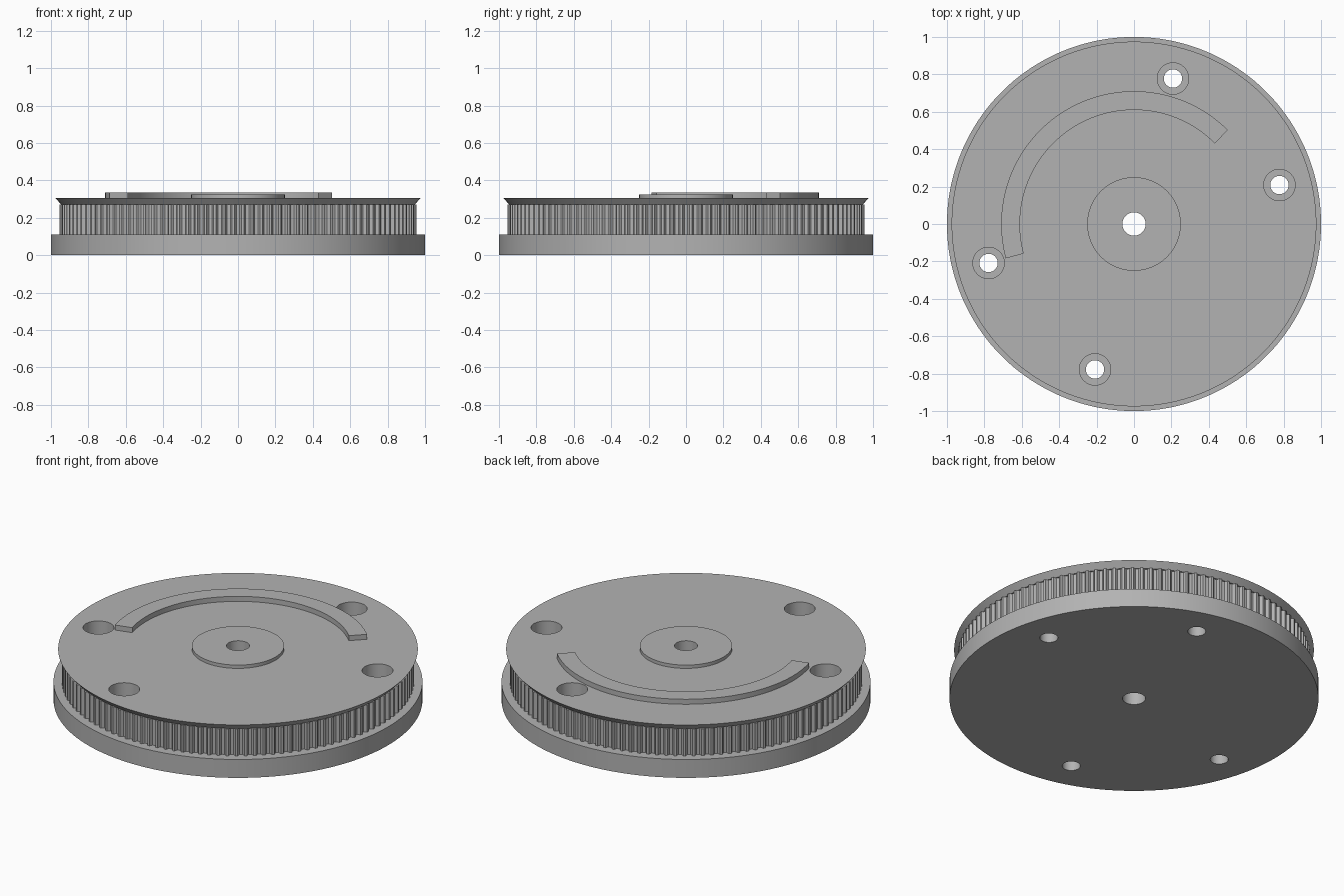
import bpy
import bmesh
from math import cos, sin, pi, radians

cube = bpy.data.objects.get("Cube")
if cube:
    bpy.data.objects.remove(cube, do_unlink=True)

GREY = (0.45, 0.45, 0.45, 1)
mat = bpy.data.materials.new("plain grey")
mat.use_nodes = True
mat.diffuse_color = GREY
mat.node_tree.nodes["Principled BSDF"].inputs["Base Color"].default_value = GREY


def polar(r, a):
    return (r * cos(a), r * sin(a))


def ring(r, n=180):
    return [polar(r, 2 * pi * i / n) for i in range(n)]


def loft(name, lower, upper, z0, z1):
    """Solid between two outlines with equal point counts."""
    bm = bmesh.new()
    a = [bm.verts.new((x, y, z0)) for x, y in lower]
    b = [bm.verts.new((x, y, z1)) for x, y in upper]
    n = len(a)
    for i in range(n):
        j = (i + 1) % n
        bm.faces.new((a[i], a[j], b[j], b[i]))
    bm.faces.new(a[::-1])
    bm.faces.new(b)
    bmesh.ops.recalc_face_normals(bm, faces=bm.faces)
    mesh = bpy.data.meshes.new(name)
    bm.to_mesh(mesh)
    bm.free()
    mesh.materials.append(mat)
    ob = bpy.data.objects.new(name, mesh)
    bpy.context.collection.objects.link(ob)
    return ob


def disc(name, r, z0, z1, x=0, y=0, top_r=None, n=180):
    def move(pts):
        return [(px + x, py + y) for px, py in pts]
    return loft(name, move(ring(r, n)), move(ring(top_r or r, n)), z0, z1)


def cut(ob, cutters):
    for c in cutters:
        m = ob.modifiers.new("hole", 'BOOLEAN')
        m.operation, m.solver, m.object = 'DIFFERENCE', 'EXACT', c
    bpy.context.view_layer.objects.active = ob
    for m in list(ob.modifiers):
        bpy.ops.object.modifier_apply(modifier=m.name)


# Base plate, flared top flange and centre boss
base = disc("base_plate", 1, 0, 0.11)
flange = disc("top_flange", 0.945, 0.27, 0.305, top_r=0.975)
boss = disc("centre_boss", 0.25, 0.305, 0.325)

# Toothed belt band: narrow ridges between rounded grooves
TEETH = 120
groove = [(-0.37, 0.955), (-0.29, 0.945), (-0.18, 0.938), (0, 0.936),
          (0.18, 0.938), (0.29, 0.945), (0.37, 0.955)]
outline = [polar(r, 2 * pi * (i + t) / TEETH) for i in range(TEETH) for t, r in groove]
band = loft("toothed_band", outline, outline, 0.11, 0.27)

# Raised curved rib
angles = [radians(45 + 150 * i / 72) for i in range(73)]
arc = [polar(0.71, a) for a in angles] + [polar(0.61, a) for a in reversed(angles)]
rib = loft("curved_rib", arc, arc, 0.305, 0.335)

# Centre bore and four counterbored screw holes
bore = disc("bore_cutter", 0.0625, -0.1, 0.5, n=48)
holes, sinks = [], []
for deg in (15, 75, 195, 255):
    x, y = polar(0.805, radians(deg))
    holes.append(disc("screw_cutter", 0.049, -0.1, 0.5, x, y, n=48))
    sinks.append(disc("counterbore_cutter", 0.084, 0.08, 0.5, x, y, n=48))
cut(base, [bore] + holes)
cut(band, [bore] + sinks)
cut(flange, [bore] + sinks)
cut(boss, [bore])
for c in [bore] + holes + sinks:
    bpy.data.objects.remove(c, do_unlink=True)

# Smooth round walls, sharp rims
bpy.ops.object.select_all(action='DESELECT')
for ob in (base, band, flange, boss, rib):
    ob.select_set(True)
bpy.context.view_layer.objects.active = base
bpy.ops.object.shade_smooth_by_angle(angle=radians(25))
